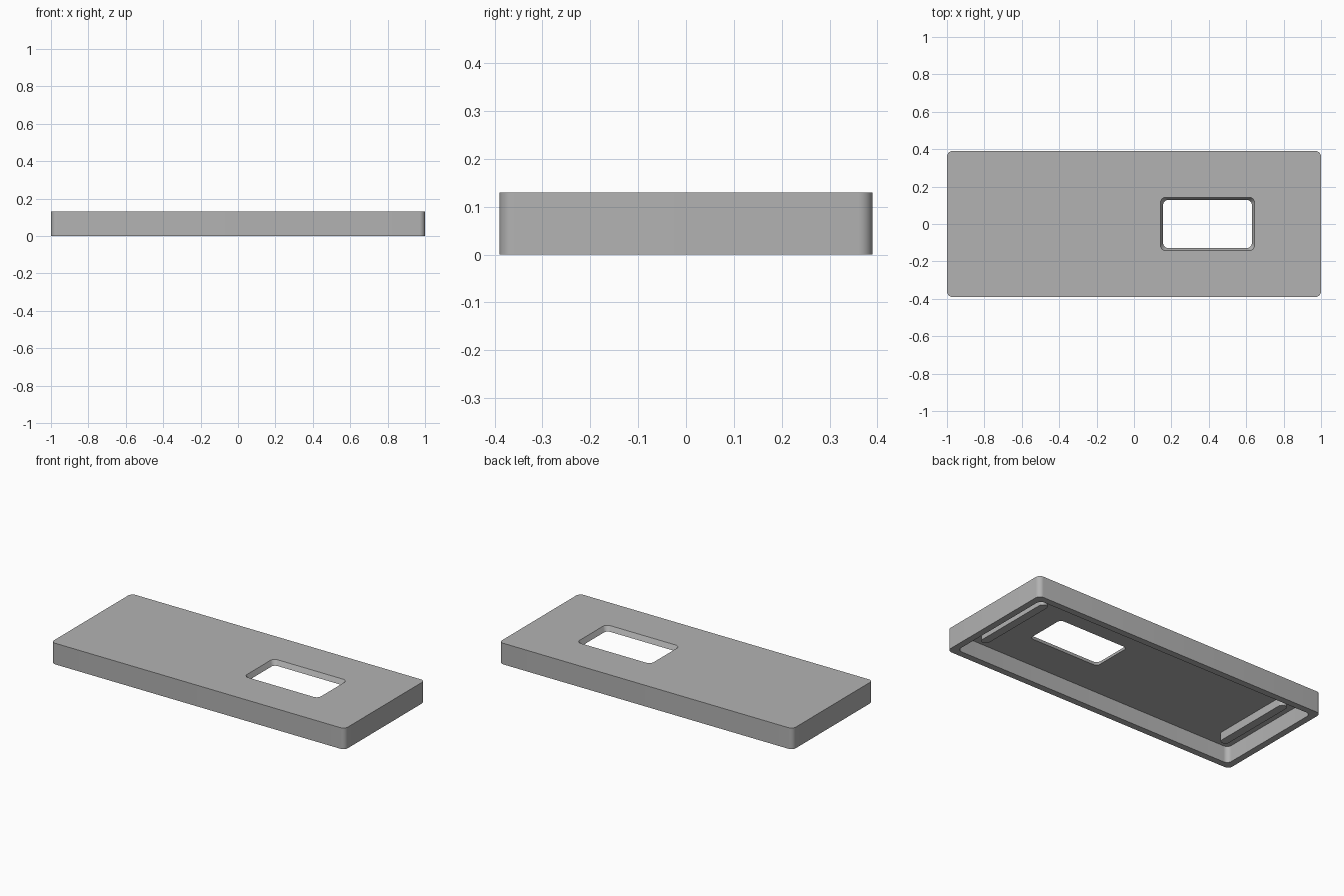
import bpy
import bmesh
from math import cos, sin, pi, radians

cube = bpy.data.objects.get("Cube")
if cube:
    bpy.data.objects.remove(cube, do_unlink=True)

HEIGHT = 0.13
CEILING = 0.1
STEPS = 8

grey = bpy.data.materials.new("plain grey")
grey.use_nodes = True
grey.diffuse_color = (0.45, 0.45, 0.45, 1)
grey.node_tree.nodes["Principled BSDF"].inputs["Base Color"].default_value = grey.diffuse_color


def rounded_loop(bm, cx, half_x, half_y, radius, z):
    """Ring of vertices around a rounded rectangle."""
    ring = []
    for i, (sx, sy) in enumerate(((1, 1), (-1, 1), (-1, -1), (1, -1))):
        for k in range(STEPS + 1):
            a = (i + k / STEPS) * pi / 2
            ring.append(bm.verts.new((cx + sx * (half_x - radius) + radius * cos(a),
                                      sy * (half_y - radius) + radius * sin(a), z)))
    return ring


def bridge(bm, lower, upper):
    n = len(lower)
    for i in range(n):
        j = (i + 1) % n
        bm.faces.new((lower[i], lower[j], upper[j], upper[i]))


def finish(bm, name):
    bmesh.ops.recalc_face_normals(bm, faces=bm.faces)
    mesh = bpy.data.meshes.new(name)
    bm.to_mesh(mesh)
    bm.free()
    mesh.materials.append(grey)
    obj = bpy.data.objects.new(name, mesh)
    bpy.context.collection.objects.link(obj)
    bpy.ops.object.select_all(action='DESELECT')
    obj.select_set(True)
    bpy.context.view_layer.objects.active = obj
    bpy.ops.object.shade_smooth_by_angle(angle=radians(25))
    return obj


# Hollow cover: outside wall, top, tapered window, ceiling, inside wall, rim
bm = bmesh.new()
rings = [rounded_loop(bm, *spec) for spec in (
    (0, 1, 0.39, 0.03, 0),
    (0, 1, 0.39, 0.03, HEIGHT),
    (0.393, 0.252, 0.143, 0.03, HEIGHT),
    (0.393, 0.237, 0.128, 0.025, CEILING),
    (0, 0.96, 0.35, 0.03, CEILING),
    (0, 0.96, 0.35, 0.03, 0),
)]
for i, ring in enumerate(rings):
    bridge(bm, ring, rings[(i + 1) % len(rings)])
finish(bm, "cover")

# Round-ended ribs hanging under the ceiling near both ends
for name, x in (("left_rib", 0.85), ("right_rib", -0.85)):
    bm = bmesh.new()
    bottom = rounded_loop(bm, x, 0.025, 0.265, 0.024, 0.05)
    top = rounded_loop(bm, x, 0.025, 0.265, 0.024, CEILING + 0.005)
    bridge(bm, bottom, top)
    bm.faces.new(bottom)
    bm.faces.new(top)
    finish(bm, name)
